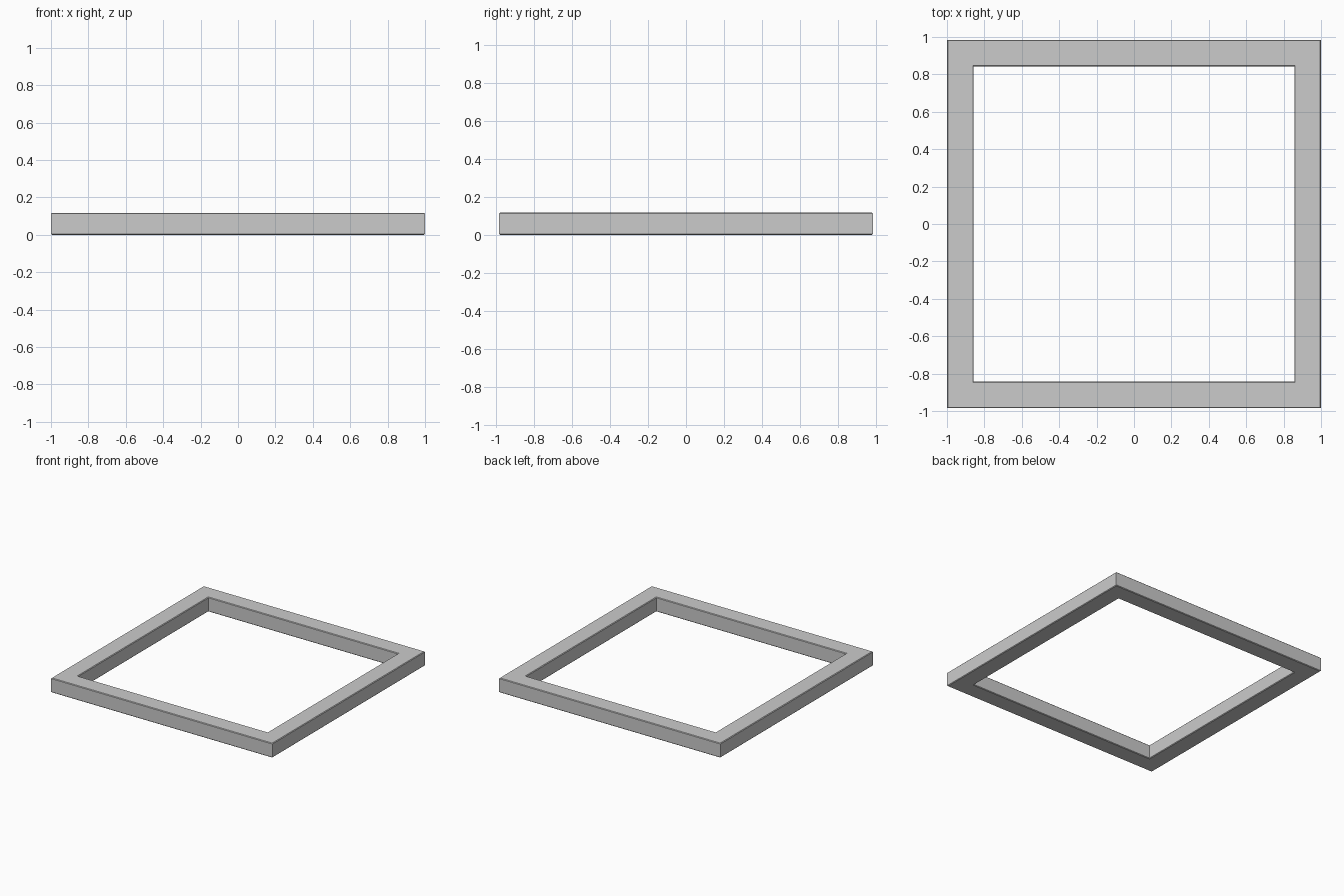
import bpy, bmesh

if "Cube" in bpy.data.objects:
    bpy.data.objects.remove(bpy.data.objects["Cube"])

HX, HY = 1.0, 0.985      # outer half sizes
W, H = 0.143, 0.118      # bar width and height
B = 0.005                # softened long edges

# Bar cross-section: (inset from the outer edge, height)
profile = [(0, B), (0, H - B), (B, H), (W - B, H),
           (W, H - B), (W, B), (W - B, 0), (B, 0)]

# Sweep the section around four mitred corners
bm = bmesh.new()
corners = [(-1, -1), (1, -1), (1, 1), (-1, 1)]
rings = [[bm.verts.new((sx * (HX - d), sy * (HY - d), z)) for d, z in profile]
         for sx, sy in corners]
n = len(profile)
for i in range(4):
    a, b = rings[i], rings[(i + 1) % 4]
    for j in range(n):
        k = (j + 1) % n
        bm.faces.new((a[j], b[j], b[k], a[k]))
bmesh.ops.recalc_face_normals(bm, faces=bm.faces)

mesh = bpy.data.meshes.new("rectangular_frame")
bm.to_mesh(mesh)
bm.free()
frame = bpy.data.objects.new("rectangular_frame", mesh)
bpy.context.collection.objects.link(frame)
